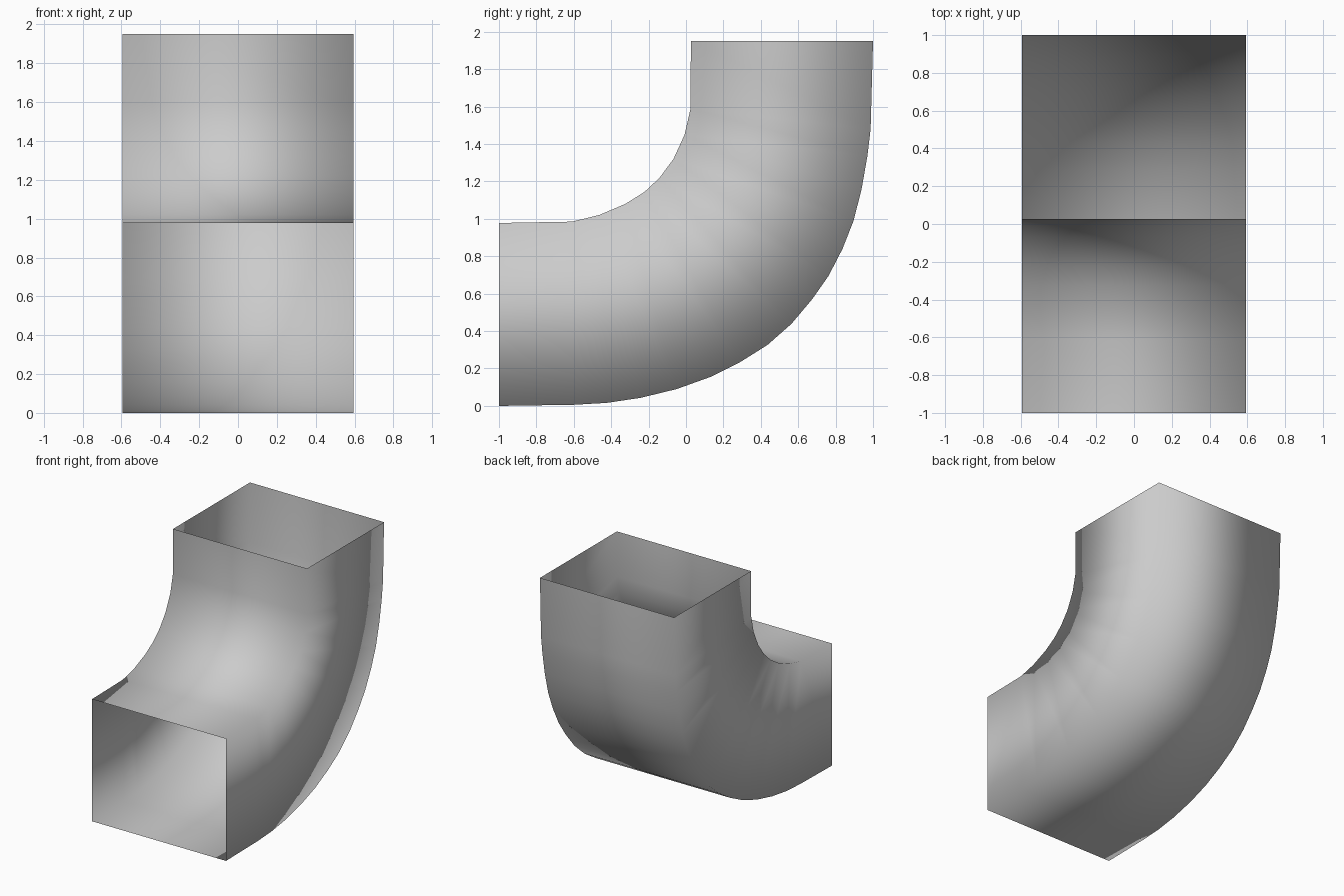
import bpy, bmesh

if "Cube" in bpy.data.objects:
    bpy.data.objects.remove(bpy.data.objects["Cube"])

HALF_W = 0.594

# Outer and inner bend curves in the (y, z) plane, bottom mouth to top mouth
outer = [(-1, 0), (-0.6, 0.006), (-0.425, 0.016), (-0.243, 0.043), (-0.05, 0.09),
         (0.131, 0.155), (0.291, 0.235), (0.436, 0.326), (0.564, 0.439),
         (0.676, 0.572), (0.762, 0.695), (0.837, 0.84), (0.896, 0.99),
         (0.939, 1.16), (0.97, 1.337), (0.987, 1.48), (1, 1.95)]
inner = [(-1, 0.978), (-0.61, 0.985), (-0.463, 1.021), (-0.324, 1.08),
         (-0.222, 1.144), (-0.142, 1.219), (-0.067, 1.32), (-0.008, 1.449),
         (0.024, 1.588), (0.026, 1.95)]

bm = bmesh.new()


def rail(points, x):
    return [bm.verts.new((x, y, z)) for y, z in points]


out_l, out_r = rail(outer, -HALF_W), rail(outer, HALF_W)
in_l, in_r = rail(inner, -HALF_W), rail(inner, HALF_W)

# Curved outer and inner sheets
for a, b in ((out_l, out_r), (in_r, in_l)):
    for i in range(len(a) - 1):
        bm.faces.new((a[i], b[i], b[i + 1], a[i + 1]))

# Flat side sheets: two outer steps for every inner step around the bend
for o, n in ((out_l, in_l), (out_r, in_r)):
    bm.faces.new((o[0], o[1], n[1], n[0]))
    for k in range(1, len(n) - 2):
        j = 2 * k - 1
        bm.faces.new((o[j], o[j + 1], n[k]))
        bm.faces.new((o[j + 1], o[j + 2], n[k + 1], n[k]))
    bm.faces.new((o[-2], o[-1], n[-1], n[-2]))

bmesh.ops.recalc_face_normals(bm, faces=bm.faces)
for f in bm.faces:
    f.smooth = True

# Open-ended sheet duct
mesh = bpy.data.meshes.new("duct_elbow")
bm.to_mesh(mesh)
bm.free()
duct = bpy.data.objects.new("duct_elbow", mesh)
bpy.context.collection.objects.link(duct)
